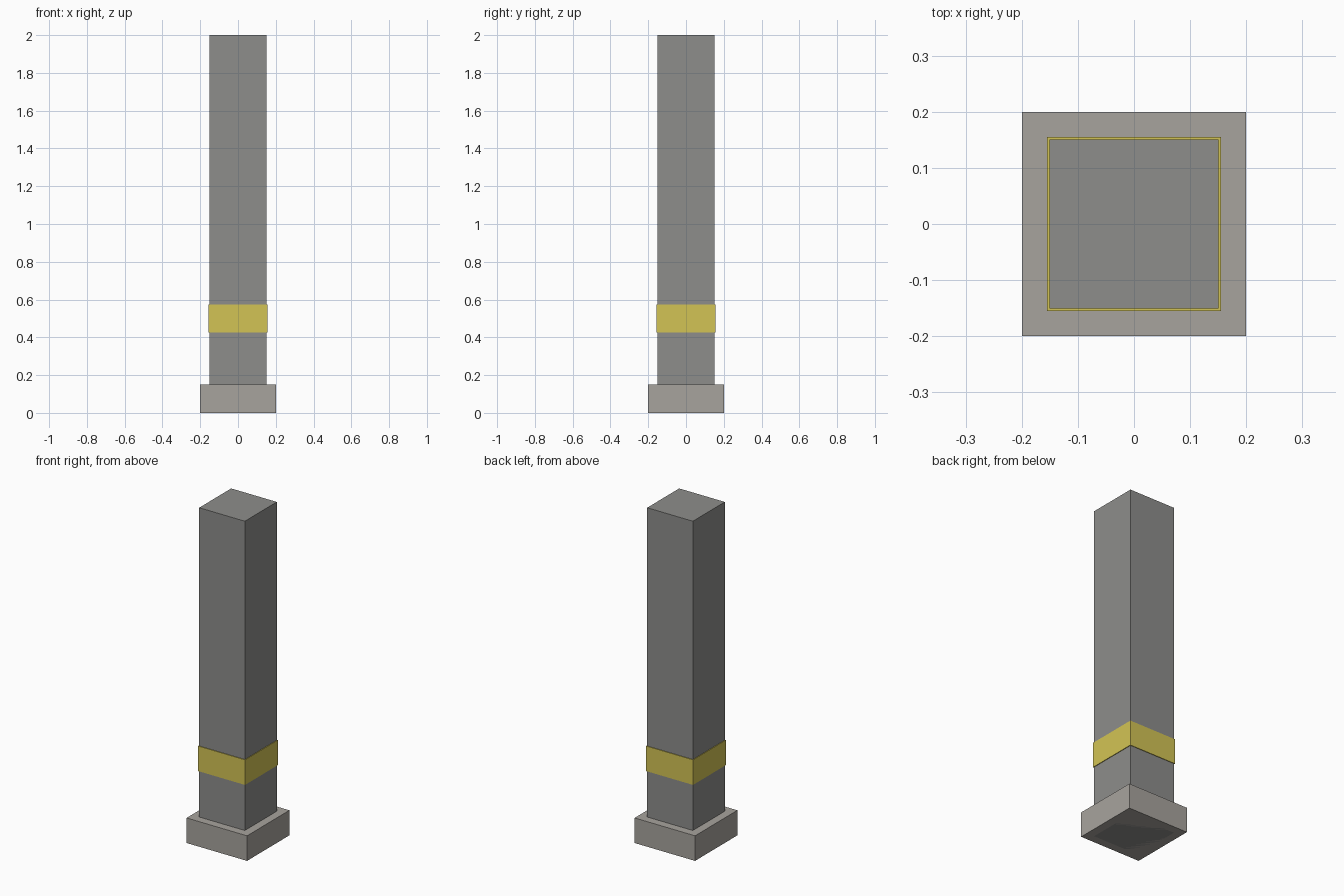
import bpy

if "Cube" in bpy.data.objects:
    bpy.data.objects.remove(bpy.data.objects["Cube"])


def material(name, color):
    mat = bpy.data.materials.new(name)
    mat.diffuse_color = (*color, 1.0)
    mat.use_nodes = True
    mat.node_tree.nodes["Principled BSDF"].inputs["Base Color"].default_value = mat.diffuse_color
    return mat


def square_block(name, width, z0, z1, mat):
    """Square block centred on the z axis, spanning z0 to z1."""
    bpy.ops.mesh.primitive_cube_add(size=1, location=(0, 0, (z0 + z1) / 2))
    obj = bpy.context.object
    obj.name = name
    obj.scale = (width, width, z1 - z0)
    bpy.ops.object.transform_apply(location=False, rotation=False, scale=True)
    obj.data.materials.append(mat)
    return obj


dark_concrete = material("dark_concrete", (0.27, 0.27, 0.26))
light_concrete = material("light_concrete", (0.39, 0.37, 0.34))
yellow_paint = material("yellow_paint", (0.65, 0.55, 0.09))

# Wide plinth at the foot
square_block("plinth", 0.40, 0.0, 0.15, light_concrete)
# Tall shaft, running through the plinth to the ground
square_block("shaft", 0.302, 0.0, 2.0, dark_concrete)
# Thin painted band wrapped around the shaft
square_block("warning_band", 0.31, 0.425, 0.575, yellow_paint)
